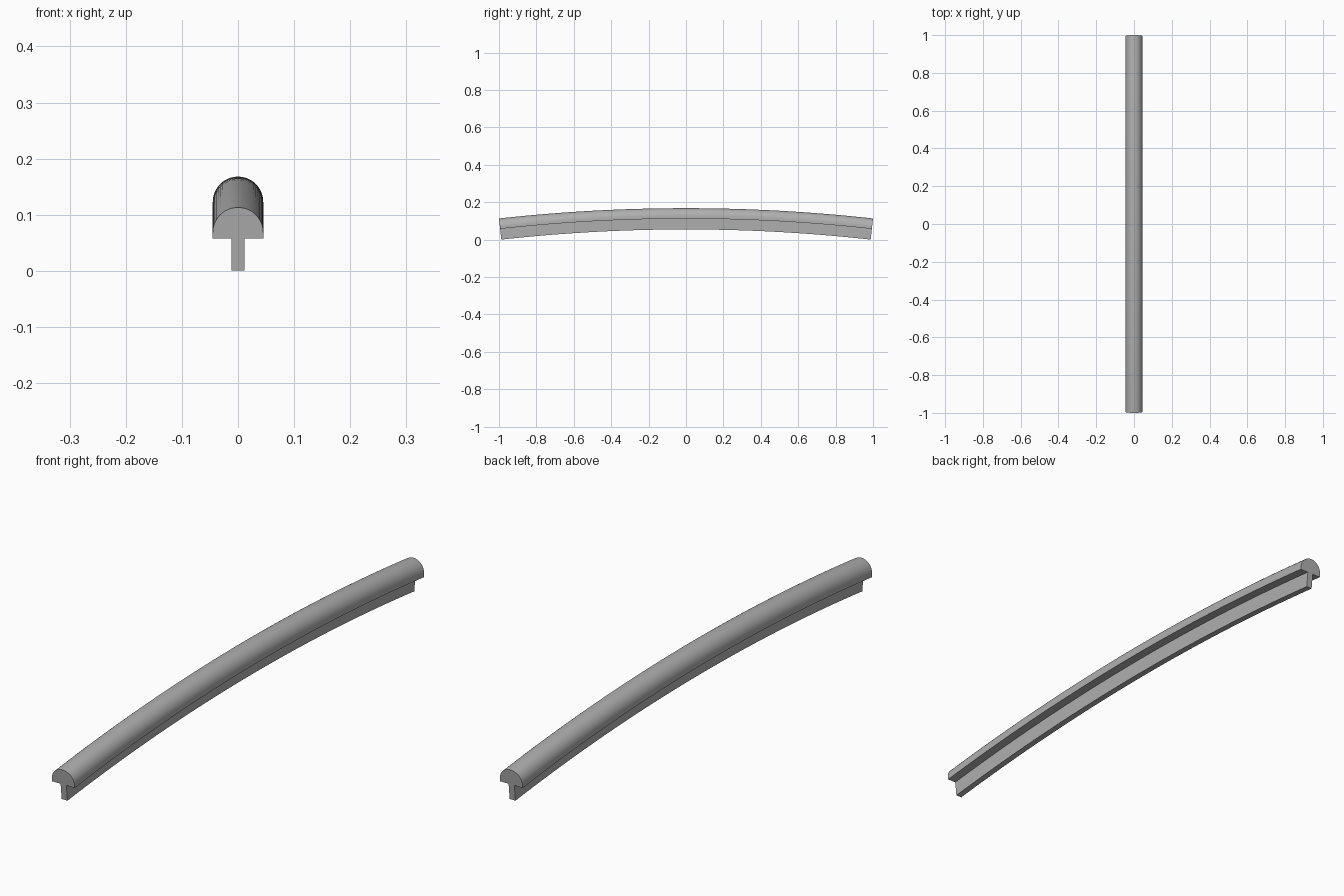
import bpy, bmesh
from math import sin, cos, pi, atan
from mathutils import Vector, Matrix

cube = bpy.data.objects.get("Cube")
if cube:
    bpy.data.objects.remove(cube, do_unlink=True)

# Main sizes
HALF_LENGTH = 1.0
RISE = 0.055
TOP = 0.168
CAP_RADIUS = 0.045
CAP_HEIGHT = 0.056
STEM_HALF = 0.0115
DEPTH = 0.1135
ARC_STEPS = 24
LENGTH_STEPS = 48

half_angle = 2 * atan(RISE / HALF_LENGTH)
bend_radius = HALF_LENGTH / sin(half_angle)
centre = Vector((0, 0, TOP - bend_radius))

grey = bpy.data.materials.new("plain_grey")
grey.use_nodes = True
colour = (0.43, 0.43, 0.43, 1)
grey.diffuse_color = colour
grey.node_tree.nodes["Principled BSDF"].inputs["Base Color"].default_value = colour

# T-shaped section: domed cap over a narrow stem, measured down from the crown
profile = [(CAP_RADIUS * cos(pi * i / ARC_STEPS),
            CAP_RADIUS * (sin(pi * i / ARC_STEPS) - 1)) for i in range(ARC_STEPS + 1)]
profile += [(-CAP_RADIUS, -CAP_HEIGHT), (-STEM_HALF, -CAP_HEIGHT), (-STEM_HALF, -DEPTH),
            (STEM_HALF, -DEPTH), (STEM_HALF, -CAP_HEIGHT), (CAP_RADIUS, -CAP_HEIGHT)]

# Sweep the section along the shallow arch, with square-cut ends
bm = bmesh.new()
rings = []
for step in range(LENGTH_STEPS + 1):
    angle = half_angle * (1 - 2 * step / LENGTH_STEPS)
    turn = Matrix.Rotation(angle, 3, 'X')
    rings.append([bm.verts.new(centre + turn @ Vector((x, 0, bend_radius + z)))
                  for x, z in profile])
count = len(profile)
for a, b in zip(rings, rings[1:]):
    for i in range(count):
        j = (i + 1) % count
        bm.faces.new((a[i], a[j], b[j], b[i]))
bm.faces.new(rings[0])
bm.faces.new(rings[-1])
bmesh.ops.recalc_face_normals(bm, faces=bm.faces)

mesh = bpy.data.meshes.new("curved_rail")
bm.to_mesh(mesh)
bm.free()
mesh.materials.append(grey)
rail = bpy.data.objects.new("curved_rail", mesh)
bpy.context.collection.objects.link(rail)

# Smooth dome with crisp section corners
bpy.ops.object.select_all(action='DESELECT')
rail.select_set(True)
bpy.context.view_layer.objects.active = rail
bpy.ops.object.shade_smooth_by_angle(angle=pi / 6)
